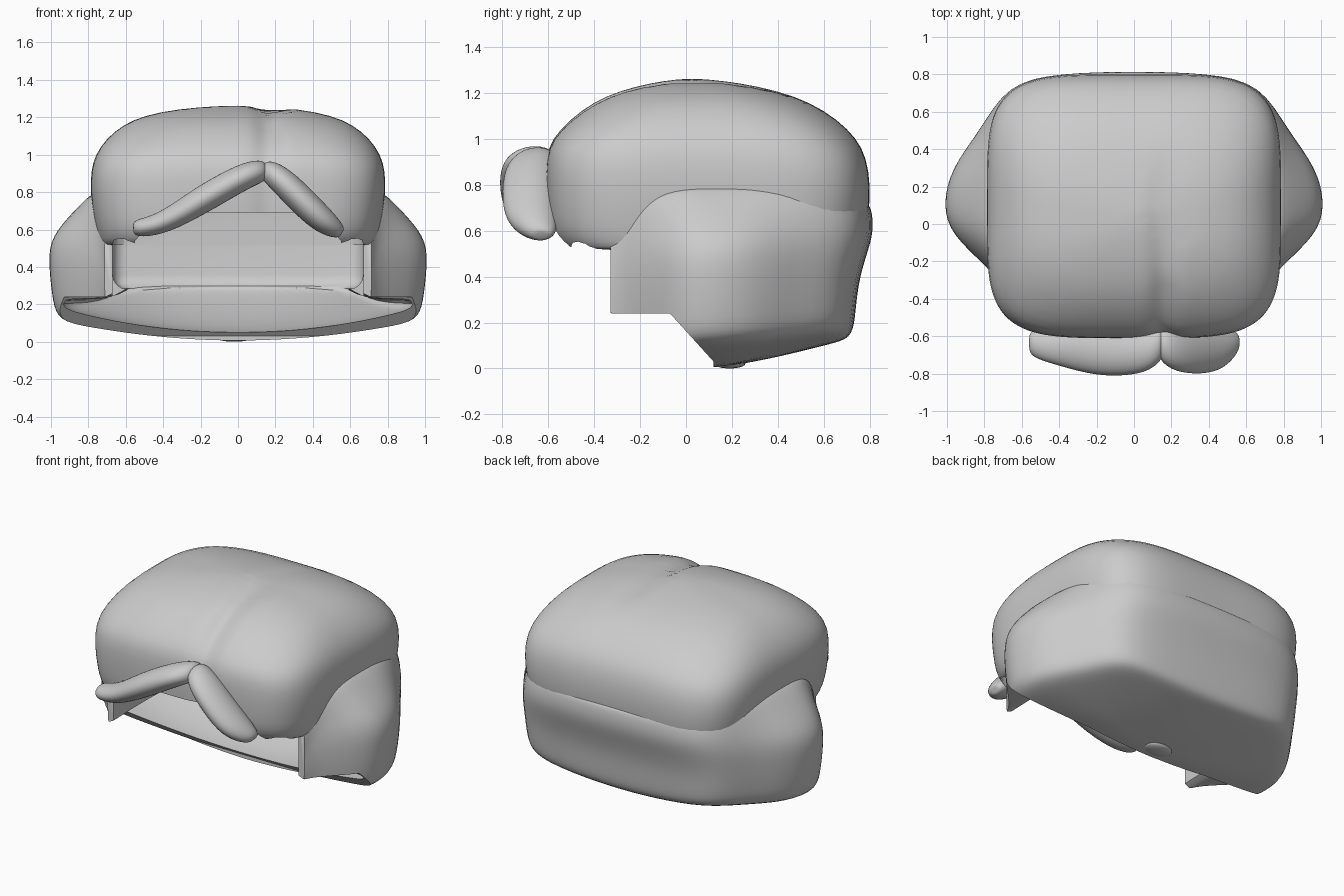
import bpy, bmesh, math

if "Cube" in bpy.data.objects:
    bpy.data.objects.remove(bpy.data.objects["Cube"])

grey = bpy.data.materials.new("hair_grey")
grey.use_nodes = True
grey.diffuse_color = (0.6, 0.6, 0.6, 1)
grey.node_tree.nodes["Principled BSDF"].inputs["Base Color"].default_value = (0.6, 0.6, 0.6, 1)


def lerp(a, b, t):
    return a + (b - a) * t


def add_object(name, bm):
    bmesh.ops.recalc_face_normals(bm, faces=bm.faces)
    mesh = bpy.data.meshes.new(name)
    bm.to_mesh(mesh)
    bm.free()
    mesh.materials.append(grey)
    ob = bpy.data.objects.new(name, mesh)
    bpy.context.collection.objects.link(ob)
    return ob


def apply_modifier(ob, kind, **settings):
    mod = ob.modifiers.new(kind, kind)
    for key, value in settings.items():
        setattr(mod, key, value)
    bpy.ops.object.select_all(action='DESELECT')
    bpy.context.view_layer.objects.active = ob
    ob.select_set(True)
    bpy.ops.object.modifier_apply(modifier=mod.name)


def loft(name, rings, start, end, levels):
    """Skin closed rings, fanning each end to a point."""
    bm = bmesh.new()
    rows = [[bm.verts.new(p) for p in ring] for ring in rings]
    n = len(rows[0])
    for a, b in zip(rows, rows[1:]):
        for i in range(n):
            j = (i + 1) % n
            bm.faces.new((a[i], a[j], b[j], b[i]))
    for row, point in ((rows[0], start), (rows[-1], end)):
        tip = bm.verts.new(point)
        for i in range(n):
            bm.faces.new((row[i], row[(i + 1) % n], tip))
    ob = add_object(name, bm)
    apply_modifier(ob, 'SUBSURF', levels=levels)
    return ob


def prism(name, profile, axis, low, high, bevel=0):
    """Extrude a 2D profile along x (profile is y, z) or y (profile is x, z)."""
    bm = bmesh.new()
    place = (lambda p, d: (d, p[0], p[1])) if axis == 'x' else (lambda p, d: (p[0], d, p[1]))
    a, b = [[bm.verts.new(place(p, d)) for p in profile] for d in (low, high)]
    bm.faces.new(a)
    bm.faces.new(b)
    for i in range(len(a)):
        j = (i + 1) % len(a)
        bm.faces.new((a[i], a[j], b[j], b[i]))
    ob = add_object(name, bm)
    if bevel:
        apply_modifier(ob, 'BEVEL', width=bevel, segments=4, limit_method='ANGLE')
    return ob


def cut(ob, cutter):
    cutter.hide_render = True
    apply_modifier(ob, 'BOOLEAN', operation='DIFFERENCE', solver='EXACT', object=cutter)
    bpy.data.objects.remove(cutter)


def smooth(ob, angle=40):
    bpy.ops.object.select_all(action='DESELECT')
    bpy.context.view_layer.objects.active = ob
    ob.select_set(True)
    bpy.ops.object.shade_smooth_by_angle(angle=math.radians(angle))


# Rounded crown: z, half width, front y, back y
LEVELS = [(.515, .6, -.36, .66), (.515, .73, -.52, .74), (.525, .74, -.55, .75), (.58, .755, -.59, .775),
          (.65, .77, -.605, .795), (.8, .79, -.612, .805), (.92, .785, -.61, .785), (1.0, .762, -.585, .745),
          (1.085, .705, -.505, .66), (1.16, .615, -.405, .54), (1.21, .5, -.29, .4),
          (1.245, .32, -.15, .23), (1.26, .11, -.04, .09)]
SIDES = 96
rings = []
for z, half, front, back in LEVELS:
    power = lerp(4.5, 2.8, min(1, max(0, (z - .9) / .3)))
    ring = []
    for i in range(SIDES):
        c, s = math.cos(math.tau * i / SIDES), math.sin(math.tau * i / SIDES)
        r = (abs(c) ** power + abs(s) ** power) ** (-1 / power)
        ring.append((half * r * c, (front + back) / 2 + (back - front) / 2 * r * s, z))
    rings.append(ring)
crown = loft("crown_hair", rings, (0, .1, .515), (0, .03, 1.262), 1)

# Shallow parting groove running back from the forehead
for v in crown.data.vertices:
    fade = min(1, max(0, (.45 - v.co.y) / .5))
    depth = .03 * fade * math.exp(-((v.co.x - .16) / .07) ** 2)
    if v.co.z > .6:
        v.co.z -= depth * min(1, max(0, (v.co.z - .8) * 3))
        if v.co.y < -.3:
            v.co.y += depth * .7

cut(crown, prism("head_cutter", [(-.5, .2), (.65, .2), (.65, .97), (-.5, .97)], 'x', -.67, .67, .1))
cut(crown, prism("brow_cutter", [(-.57, .4), (.57, .4), (.55, .54), (.42, .69), (-.42, .69), (-.55, .54)],
                 'y', -1, 0))
smooth(crown)

# Lower hair wrapping the back and sides: half outlines seen from above
WIDE = [(0, .75), (.4, .745), (.69, .71), (.82, .5), (.98, .3), (1.025, .1), (.98, -.06), (.77, -.24),
        (.688, -.36), (.68, -.5)]
TOP = [(0, .81), (.4, .8), (.66, .73), (.76, .5), (.785, .3), (.79, .1), (.79, -.05), (.77, -.2),
       (.7, -.35), (.68, -.5)]
TOP_Z = [.71, .71, .73, .77, .79, .79, .785, .74, .5, .4]


def underside(x, y):
    return .12 * x * x + .24 * max(0, y - .2)


def lower_ring(grow, mix, rise, bulge=0):
    half = []
    for (wx, wy), (tx, ty), tz in zip(WIDE, TOP, TOP_Z):
        x, y = lerp(wx, tx, mix) * grow, (lerp(wy, ty, mix) - .15) * grow + .15
        y += bulge * max(0, y - .4)
        half.append((x, y, lerp(underside(x, y), tz, rise)))
    return half + [(-x, y, z) for x, y, z in reversed(half[1:])]


rings = [lower_ring(.45, 0, 0), lower_ring(.8, 0, 0), lower_ring(.95, 0, 0), lower_ring(.98, 0, .13),
         lower_ring(1, 0, .4), lower_ring(1, 0, .62, .11), lower_ring(1, .4, .8, .13),
         lower_ring(1, 1, 1), lower_ring(.97, 1, 1), lower_ring(.85, 1, 1)]
lower = loft("lower_hair", rings, (0, .15, 0), (0, .15, .72), 2)
cut(lower, prism("front_cutter", [(-1, -.2), (.12, -.2), (.12, .03), (-.07, .24), (-.33, .24),
                                  (-.33, .95), (-1, .95)], 'x', -1.2, 1.2))
cut(lower, prism("inner_cutter", [(-.9, .28), (.65, .28), (.65, 1.1), (-.9, 1.1)], 'x', -.67, .67, .08))
cut(lower, prism("opening_cutter", [(-.95, .15), (.25, .15), (.25, 1.15), (-.95, 1.15)], 'x', -.671, .671))

# Scooped floor: rises from the front rim to the foot of the back wall
COLUMNS = 16
rings = []
for y, half in [(-.8, .94), (-.05, .94), (.1, .94), (.2, .92), (.3, .85), (.42, .75), (.54, .66), (.62, .6)]:
    floor, roof = [], []
    for i in range(COLUMNS + 1):
        x = half * lerp(-1, 1, i / COLUMNS)
        base = .045 + .15 * x * x
        z = lerp(base, .28, max(0, (y - .1) / .52) ** 1.5)
        floor.append((x, y, z))
        roof.append((x, y, max(z + .012, .32 if abs(x) < .62 else .23)))
    rings.append(floor + roof[::-1])
cut(lower, loft("floor_cutter", rings, (0, -.8, .15), (0, .62, .3), 1))
smooth(lower)

# Small knot at the nape edge
bm = bmesh.new()
bmesh.ops.create_uvsphere(bm, u_segments=20, v_segments=10, radius=1)
for v in bm.verts:
    v.co = (v.co.x * .1 - .02, v.co.y * .07 + .19, v.co.z * .022 + .022)
smooth(add_object("nape_knot", bm))


# Swept fringe locks: x, y, z, thickness
def lock(name, path):
    rings = []
    for i, (x, y, z, r) in enumerate(path):
        a, b = path[max(0, i - 1)], path[min(len(path) - 1, i + 1)]
        dx, dz = b[0] - a[0], b[2] - a[2]
        size = math.hypot(dx, dz)
        ring = []
        for k in range(12):
            c, s = r * math.cos(math.tau * k / 12), 1.6 * r * math.sin(math.tau * k / 12)
            ring.append((x - dz / size * c, y + s, z + dx / size * c))
        rings.append(ring)
    smooth(loft(name, rings, path[0][:3], path[-1][:3], 2), 80)


lock("fringe_lock_right", [(-.56, -.635, .605, .032), (-.53, -.64, .607, .052), (-.4, -.665, .63, .06),
                           (-.2, -.695, .755, .078), (0, -.695, .87, .075), (.1, -.67, .91, .068),
                           (.155, -.64, .92, .05)])
lock("fringe_lock_left", [(.13, -.64, .935, .035), (.165, -.655, .915, .064), (.25, -.68, .85, .078),
                          (.4, -.68, .695, .08), (.49, -.66, .62, .066), (.555, -.63, .58, .035)])
